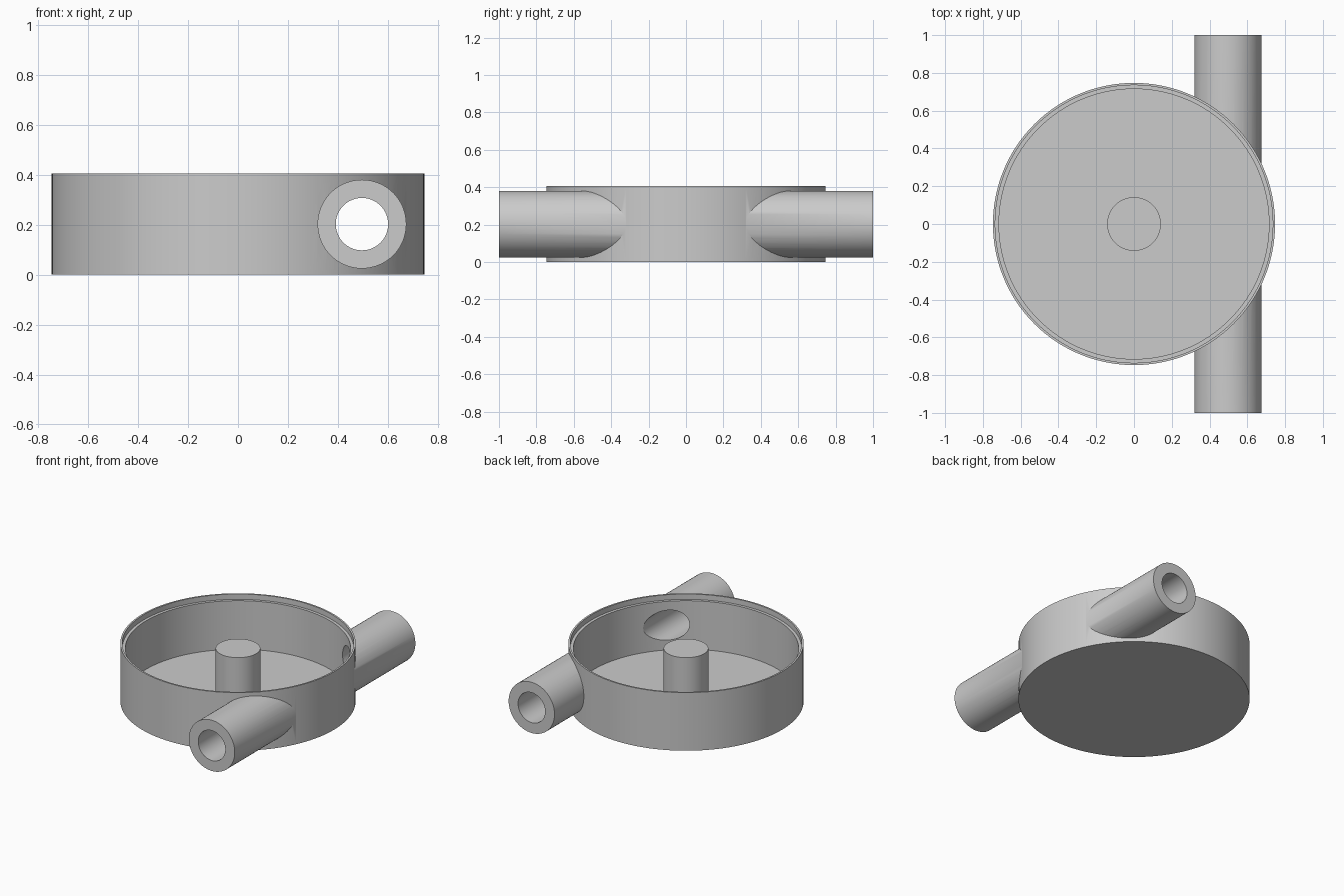
import bpy, bmesh, math
from mathutils import Matrix, Vector

if "Cube" in bpy.data.objects:
    bpy.data.objects.remove(bpy.data.objects["Cube"], do_unlink=True)

SEGMENTS = 128
HEIGHT, RADIUS = 0.407, 0.747
FLOOR, LEDGE = 0.03, 0.37
PIPE_X, PIPE_Z = 0.497, 0.203

grey = bpy.data.materials.new("plain grey")
grey.use_nodes = True
colour = (0.6, 0.6, 0.6, 1)
grey.diffuse_color = colour
grey.node_tree.nodes["Principled BSDF"].inputs["Base Color"].default_value = colour


def add_object(name, bm):
    bmesh.ops.recalc_face_normals(bm, faces=bm.faces[:])
    mesh = bpy.data.meshes.new(name)
    bm.to_mesh(mesh)
    bm.free()
    mesh.materials.append(grey)
    obj = bpy.data.objects.new(name, mesh)
    bpy.context.collection.objects.link(obj)
    return obj


def lathe(name, profile):
    """Solid of revolution about z from (radius, height) points, capped at both ends."""
    bm = bmesh.new()
    rings = []
    for r, z in profile:
        turns = [i * math.tau / SEGMENTS for i in range(SEGMENTS)]
        rings.append([bm.verts.new((r * math.cos(a), r * math.sin(a), z)) for a in turns])
    for low, high in zip(rings, rings[1:]):
        for i in range(SEGMENTS):
            j = (i + 1) % SEGMENTS
            bm.faces.new((low[i], low[j], high[j], high[i]))
    bm.faces.new(rings[0])
    bm.faces.new(rings[-1])
    return add_object(name, bm)


def pipe_rod(name, radius, length):
    """Cylinder lying along y on the pipe axis."""
    bm = bmesh.new()
    place = Matrix.Translation(Vector((PIPE_X, 0, PIPE_Z))) @ Matrix.Rotation(math.pi / 2, 4, "X")
    bmesh.ops.create_cone(bm, cap_ends=True, segments=SEGMENTS // 2, radius1=radius,
                          radius2=radius, depth=length, matrix=place)
    return add_object(name, bm)


def combine(target, tool, operation):
    tool.hide_render = True
    mod = target.modifiers.new(operation.lower(), "BOOLEAN")
    mod.operation, mod.solver, mod.object = operation, "EXACT", tool
    bpy.context.view_layer.objects.active = target
    bpy.ops.object.modifier_apply(modifier=mod.name)
    bpy.data.objects.remove(tool, do_unlink=True)


# Round housing with the inlet and outlet pipes joined on
housing = lathe("housing_with_pipes", [(RADIUS, 0), (RADIUS, HEIGHT)])
combine(housing, pipe_rod("pipes", 0.178, 2), "UNION")

# Open chamber with a stepped rim for a lid
chamber = lathe("chamber_cutter", [(0.715, FLOOR), (0.715, LEDGE), (0.735, LEDGE), (0.735, 0.6)])
combine(housing, chamber, "DIFFERENCE")

# Bore through both pipes
combine(housing, pipe_rod("bore_cutter", 0.105, 2.4), "DIFFERENCE")

# Central post standing on the chamber floor
post = lathe("centre_post", [(0.142, FLOOR), (0.142, LEDGE)])

# Smooth shading with crisp edges
for obj in (housing, post):
    bpy.ops.object.select_all(action="DESELECT")
    obj.select_set(True)
    bpy.context.view_layer.objects.active = obj
    bpy.ops.object.shade_smooth_by_angle(angle=math.radians(30))
